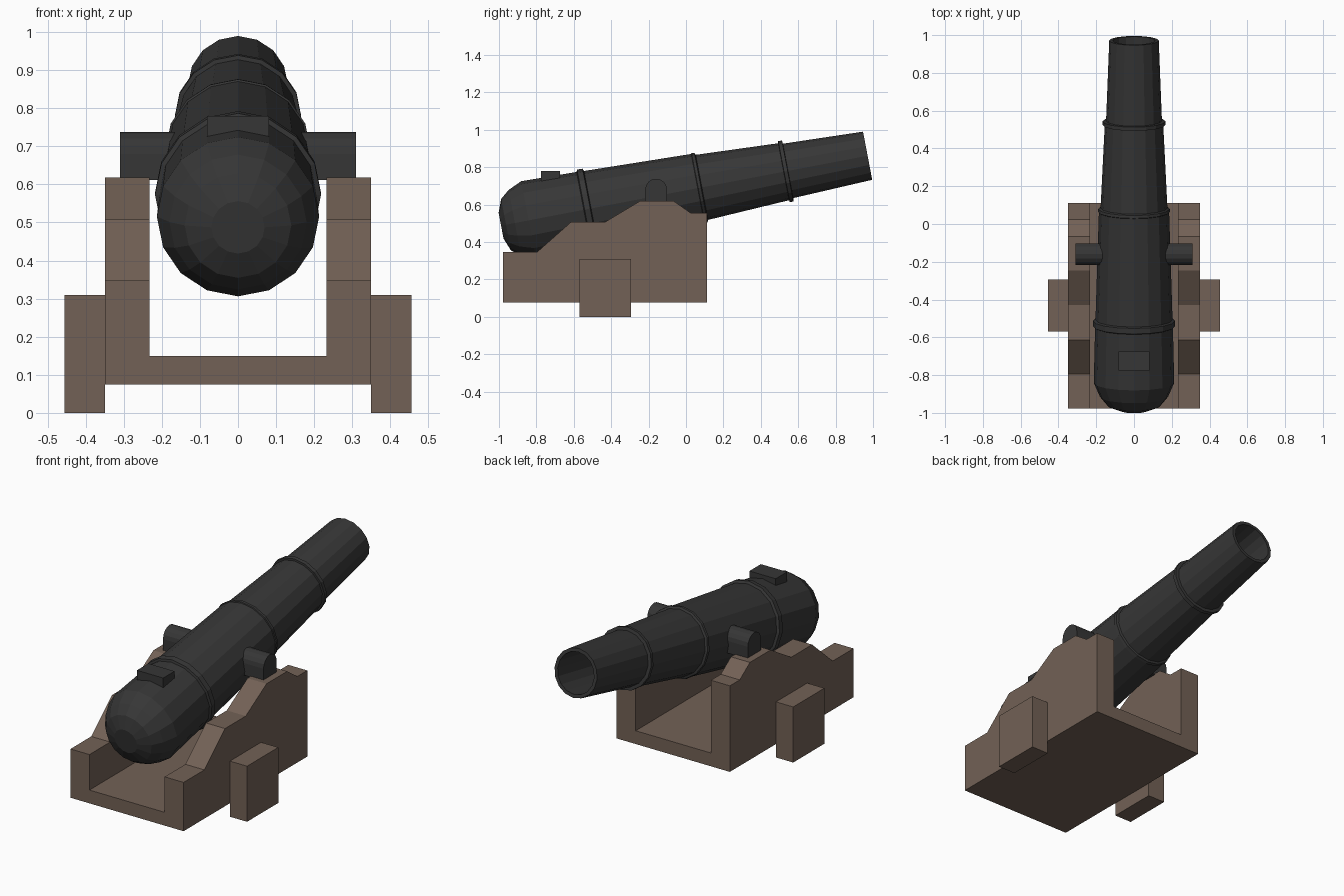
import bpy, bmesh
from math import sin, cos, pi, radians
from mathutils import Vector

if "Cube" in bpy.data.objects:
    bpy.data.objects.remove(bpy.data.objects["Cube"])


def material(name, rgb):
    m = bpy.data.materials.new(name)
    m.diffuse_color = (*rgb, 1)
    m.use_nodes = True
    m.node_tree.nodes["Principled BSDF"].inputs["Base Color"].default_value = m.diffuse_color
    return m


IRON = material("iron", (0.037, 0.037, 0.037))
WOOD = material("wood", (0.17, 0.12, 0.092))


def finish(name, bm, mat):
    bmesh.ops.recalc_face_normals(bm, faces=bm.faces)
    me = bpy.data.meshes.new(name)
    bm.to_mesh(me)
    bm.free()
    me.materials.append(mat)
    ob = bpy.data.objects.new(name, me)
    bpy.context.collection.objects.link(ob)
    return ob


def prism(name, outline, x0, x1, mat):
    """Extrude a (y, z) outline from x0 to x1."""
    bm = bmesh.new()
    face = bm.faces.new([bm.verts.new((x0, y, z)) for y, z in outline])
    ext = bmesh.ops.extrude_face_region(bm, geom=[face])
    verts = [v for v in ext["geom"] if isinstance(v, bmesh.types.BMVert)]
    bmesh.ops.translate(bm, verts=verts, vec=(x1 - x0, 0, 0))
    return finish(name, bm, mat)


def rect(y0, y1, z0, z1):
    return [(y0, z0), (y1, z0), (y1, z1), (y0, z1)]


def lathe(name, profile, origin, tilt, sides, mat):
    """Revolve (distance, radius) points about a tilted axis in the yz plane."""
    axis = Vector((0, cos(tilt), sin(tilt)))
    up = Vector((0, -sin(tilt), cos(tilt)))
    side = Vector((1, 0, 0))
    bm = bmesh.new()
    rings = []
    for t, r in profile:
        rings.append([bm.verts.new(origin + axis * t
                                   + up * r * cos(2 * pi * i / sides)
                                   + side * r * sin(2 * pi * i / sides))
                      for i in range(sides)])
    for a, b in zip(rings, rings[1:]):
        for i in range(sides):
            j = (i + 1) % sides
            bm.faces.new((a[i], a[j], b[j], b[i]))
    bm.faces.new(rings[0])
    bm.faces.new(rings[-1])
    return finish(name, bm, mat)


# Barrel: rounded breech, three raised bands, hollow muzzle (distance from muzzle, radius)
barrel_profile = [
    (-1.995, 0.07), (-1.968, 0.14), (-1.92, 0.18), (-1.845, 0.213),
    (-1.545, 0.206), (-1.54, 0.218), (-1.51, 0.218), (-1.505, 0.204),
    (-0.925, 0.186), (-0.922, 0.191), (-0.907, 0.189), (-0.902, 0.177),
    (-0.457, 0.155), (-0.455, 0.166), (-0.435, 0.166), (-0.433, 0.148),
    (0.0, 0.131), (0.0, 0.112), (-0.4, 0.112),
]
lathe("barrel", barrel_profile, Vector((0, 0.971, 0.861)), radians(10.8), 16, IRON)

# Sight block on the breech
prism("sight_block", rect(-0.775, -0.675, 0.70, 0.78), -0.081, 0.081, IRON)

# Outlines of the arched trunnion and stepped cheek
arch = [(-0.16 + 0.058 * cos(pi * i / 8), 0.68 + 0.058 * sin(pi * i / 8)) for i in range(9)]
arch += [(-0.218, 0.612), (-0.102, 0.612)]
cheek = [(-0.978, 0.075), (0.112, 0.075), (0.112, 0.555), (0.025, 0.555), (-0.065, 0.618),
         (-0.247, 0.618), (-0.43, 0.508), (-0.613, 0.508), (-0.795, 0.347), (-0.978, 0.347)]

# Mirrored parts
for label, s in (("left", -1), ("right", 1)):
    prism("trunnion_" + label, arch, s * 0.10, s * 0.31, IRON)
    prism("carriage_cheek_" + label, cheek, s * 0.232, s * 0.349, WOOD)
    prism("foot_" + label, rect(-0.57, -0.295, 0, 0.31), s * 0.349, s * 0.455, WOOD)

# Carriage floor
prism("carriage_floor", rect(-0.978, 0.112, 0.075, 0.149), -0.232, 0.232, WOOD)
